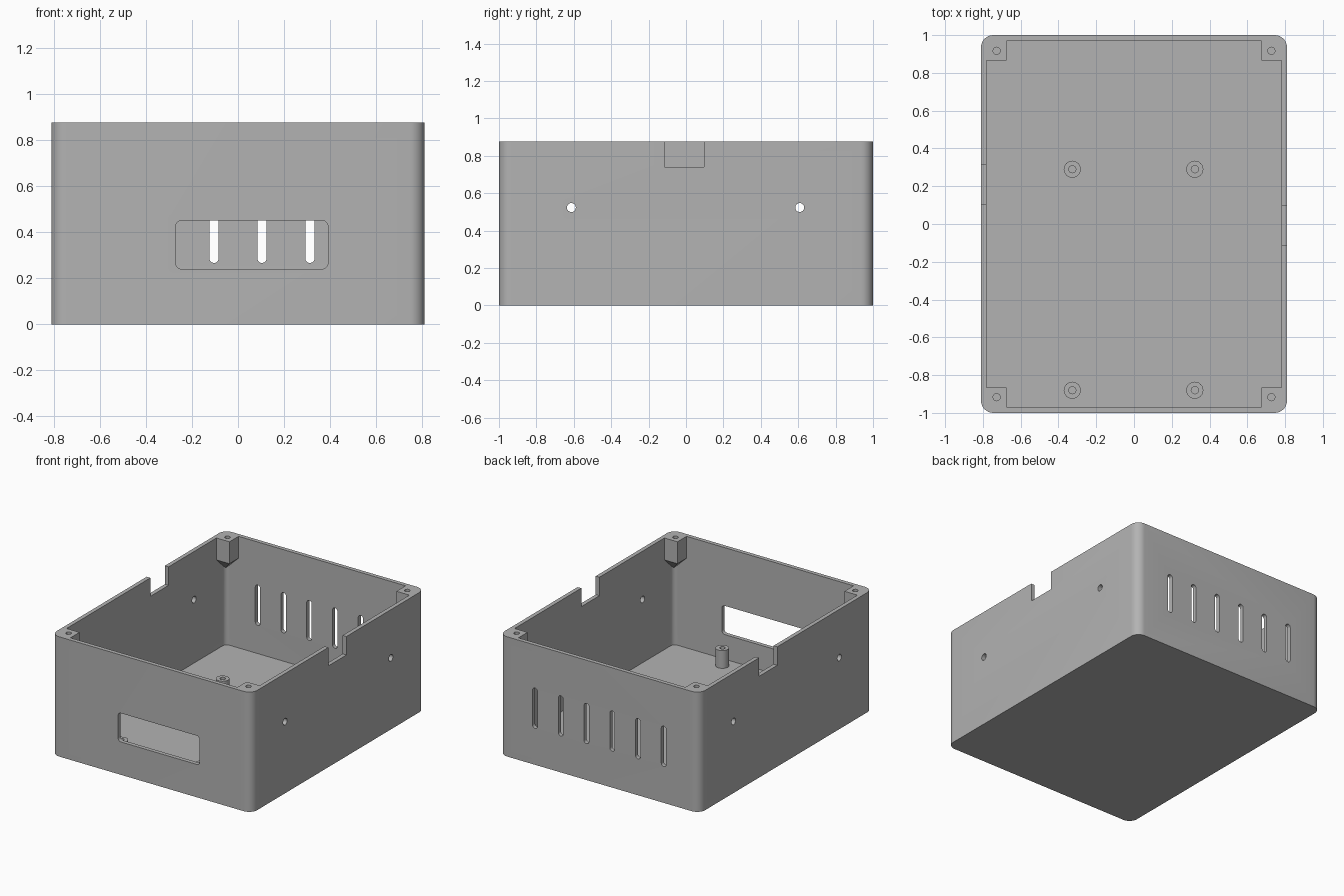
import bpy
import bmesh
from math import sin, cos, pi, radians
from mathutils import Vector

if "Cube" in bpy.data.objects:
    bpy.data.objects.remove(bpy.data.objects["Cube"])

grey = bpy.data.materials.new("enclosure grey")
grey.use_nodes = True
colour = (0.45, 0.45, 0.45, 1)
grey.diffuse_color = colour
grey.node_tree.nodes["Principled BSDF"].inputs["Base Color"].default_value = colour

WIDTH, DEPTH, HEIGHT = 0.81, 1.0, 0.875
WALL, FLOOR, RADIUS = 0.03, 0.06, 0.065


def finish(name, bm):
    bmesh.ops.recalc_face_normals(bm, faces=bm.faces)
    mesh = bpy.data.meshes.new(name)
    bm.to_mesh(mesh)
    bm.free()
    mesh.materials.append(grey)
    obj = bpy.data.objects.new(name, mesh)
    bpy.context.collection.objects.link(obj)
    return obj


def prism(name, u, v, half_u, half_v, radius, start, end, axis="z", steps=8):
    """Rounded rectangle centred on (u, v), extruded along an axis."""
    place = {"x": lambda a, b, c: (c, a, b),
             "y": lambda a, b, c: (a, c, b),
             "z": lambda a, b, c: (a, b, c)}[axis]
    bm = bmesh.new()
    ring = []
    for i, (su, sv) in enumerate([(1, 1), (-1, 1), (-1, -1), (1, -1)]):
        for s in range(steps + 1 if radius else 1):
            angle = (i + s / steps) * pi / 2
            a = u + su * (half_u - radius) + radius * cos(angle)
            b = v + sv * (half_v - radius) + radius * sin(angle)
            ring.append(bm.verts.new(place(a, b, start)))
    bmesh.ops.remove_doubles(bm, verts=bm.verts, dist=1e-5)
    face = bm.faces.new([p for p in ring if p.is_valid])
    side = bmesh.ops.extrude_face_region(bm, geom=[face], use_keep_orig=True)
    top = [g for g in side["geom"] if isinstance(g, bmesh.types.BMVert)]
    bmesh.ops.translate(bm, verts=top, vec=Vector(place(0, 0, end - start)))
    return finish(name, bm)


def rod(name, u, v, radius, start, end, axis="z"):
    return prism(name, u, v, radius, radius, radius, start, end, axis, 6)


def combine(target, tool, operation):
    mod = target.modifiers.new("combine", "BOOLEAN")
    mod.operation = operation
    mod.solver = "EXACT"
    mod.object = tool
    bpy.context.view_layer.update()
    graph = bpy.context.evaluated_depsgraph_get()
    result = bpy.data.meshes.new_from_object(target.evaluated_get(graph))
    target.modifiers.clear()
    target.data = result
    bpy.data.objects.remove(tool)


def smooth(obj):
    bpy.ops.object.select_all(action="DESELECT")
    obj.select_set(True)
    bpy.context.view_layer.objects.active = obj
    bpy.ops.object.shade_smooth_by_angle(angle=radians(30))


# Hollow box with rounded corners
box = prism("enclosure_box", 0, 0, WIDTH, DEPTH, RADIUS, 0, HEIGHT)
cuts = [prism("cavity", 0, 0, WIDTH - WALL, DEPTH - WALL, RADIUS - WALL, FLOOR, 1)]

# Front window and rear vent slots
cuts.append(prism("window", 0.06, 0.345, 0.33, 0.105, 0.025, -1.1, -0.9, "y"))
for i in range(6):
    cuts.append(prism("vent", (i - 2.5) * 0.208, 0.413, 0.02, 0.147, 0.02, 0.9, 1.1, "y"))

# Rim notches and screw holes in both side walls
cuts.append(prism("left_notch", -0.01, 0.87, 0.105, 0.13, 0, 0.75, 0.9, "x"))
cuts.append(prism("right_notch", 0.208, 0.87, 0.105, 0.13, 0, -0.9, -0.75, "x"))
for y in (-0.613, 0.608):
    cuts.append(rod("side_hole", y, 0.523, 0.024, -1, 1, "x"))
for cut in cuts:
    combine(box, cut, "DIFFERENCE")

# Corner screw posts with tapered undersides
for sx in (-1, 1):
    for sy in (-1, 1):
        bm = bmesh.new()
        for z in (0.715, HEIGHT):
            for x in (0.675, 0.785):
                for y in (0.865, 0.975):
                    bm.verts.new((sx * x, sy * y, z))
        bm.verts.new((sx * 0.785, sy * 0.975, 0.61))
        bmesh.ops.convex_hull(bm, input=bm.verts)
        bmesh.ops.dissolve_limit(bm, angle_limit=0.01, verts=bm.verts, edges=bm.edges)
        combine(box, finish("corner_post", bm), "UNION")
        hole = rod("post_hole", sx * 0.727, sy * 0.917, 0.019, 0.74, 0.95)
        combine(box, hole, "DIFFERENCE")
smooth(box)

# Board standoffs on the floor
for side, x in (("right", -0.327), ("left", 0.322)):
    for end, y in (("front", -0.88), ("back", 0.29)):
        post = rod(side + "_" + end + "_standoff", x, y, 0.045, FLOOR - 0.01, 0.19)
        combine(post, rod("bore", x, y, 0.019, FLOOR + 0.01, 0.3), "DIFFERENCE")
        smooth(post)
